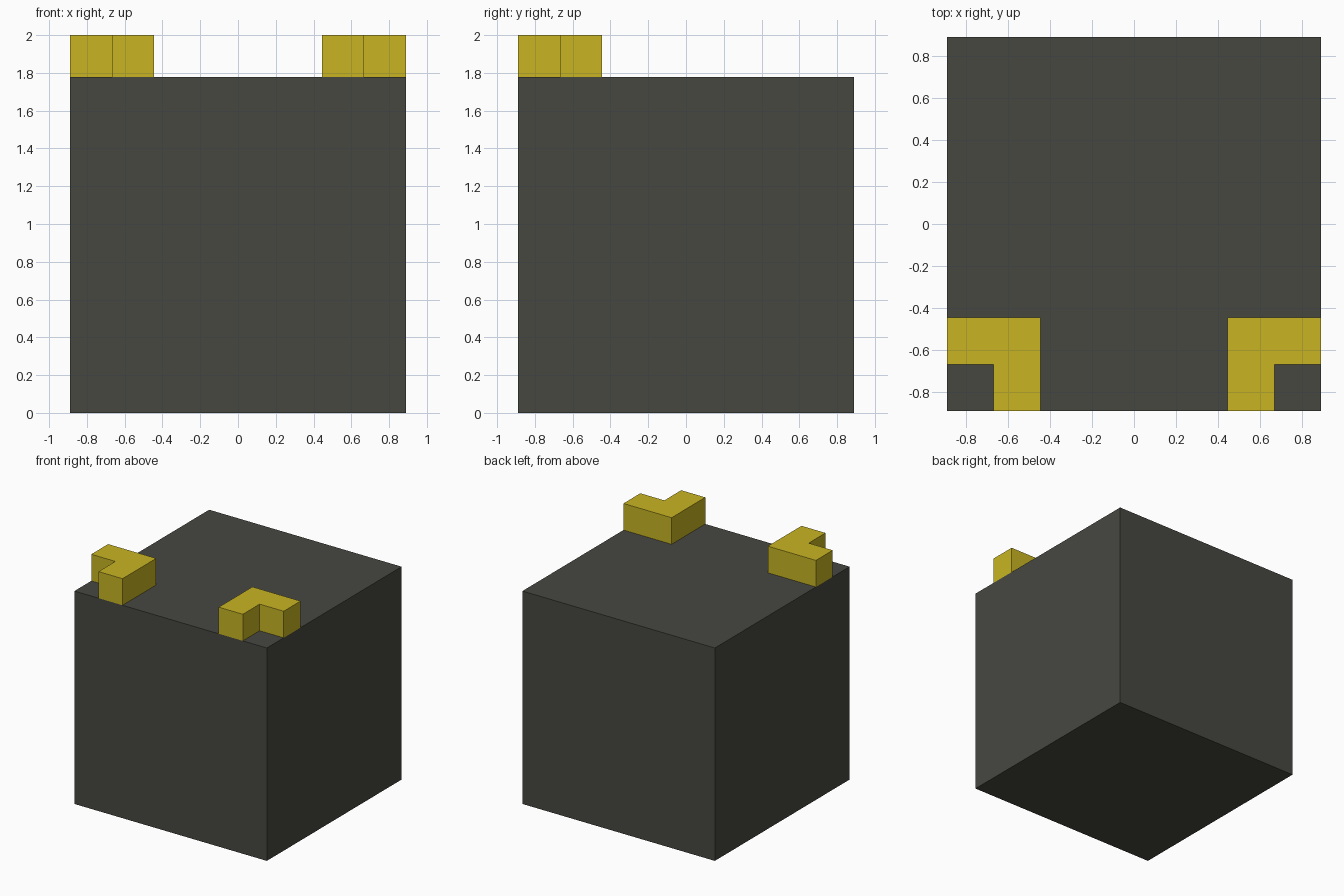
import bpy, bmesh

if "Cube" in bpy.data.objects:
    bpy.data.objects.remove(bpy.data.objects["Cube"])

U = 2 / 9  # model is 8 units wide and 9 units tall


def material(name, rgb):
    m = bpy.data.materials.new(name)
    m.diffuse_color = (*rgb, 1)
    m.use_nodes = True
    m.node_tree.nodes["Principled BSDF"].inputs["Base Color"].default_value = m.diffuse_color
    return m


def prism(name, outline, z0, z1, mat):
    """Extrude a counter-clockwise xy outline from z0 to z1 (all in units of U)."""
    bm = bmesh.new()
    base = bm.faces.new([bm.verts.new((x * U, y * U, z0 * U)) for x, y in outline])
    ext = bmesh.ops.extrude_face_region(bm, geom=[base], use_keep_orig=True)
    top = [v for v in ext["geom"] if isinstance(v, bmesh.types.BMVert)]
    bmesh.ops.translate(bm, verts=top, vec=(0, 0, (z1 - z0) * U))
    bmesh.ops.recalc_face_normals(bm, faces=bm.faces)
    mesh = bpy.data.meshes.new(name)
    bm.to_mesh(mesh)
    bm.free()
    mesh.materials.append(mat)
    obj = bpy.data.objects.new(name, mesh)
    bpy.context.collection.objects.link(obj)
    return obj


charcoal = material("charcoal", (0.063, 0.063, 0.053))
yellow = material("mustard yellow", (0.58, 0.46, 0.017))

# Main block
prism("body_cube", [(-4, -4), (4, -4), (4, 4), (-4, 4)], 0, 8, charcoal)

# Pair of L-shaped corner pieces on the front of the top, mirrored across x
horns = prism("corner_brackets",
              [(2, -4), (3, -4), (3, -3), (4, -3), (4, -2), (2, -2)], 8, 9, yellow)
mirror = horns.modifiers.new("mirror", "MIRROR")
mirror.use_axis = (True, False, False)
mirror.use_mirror_merge = False
